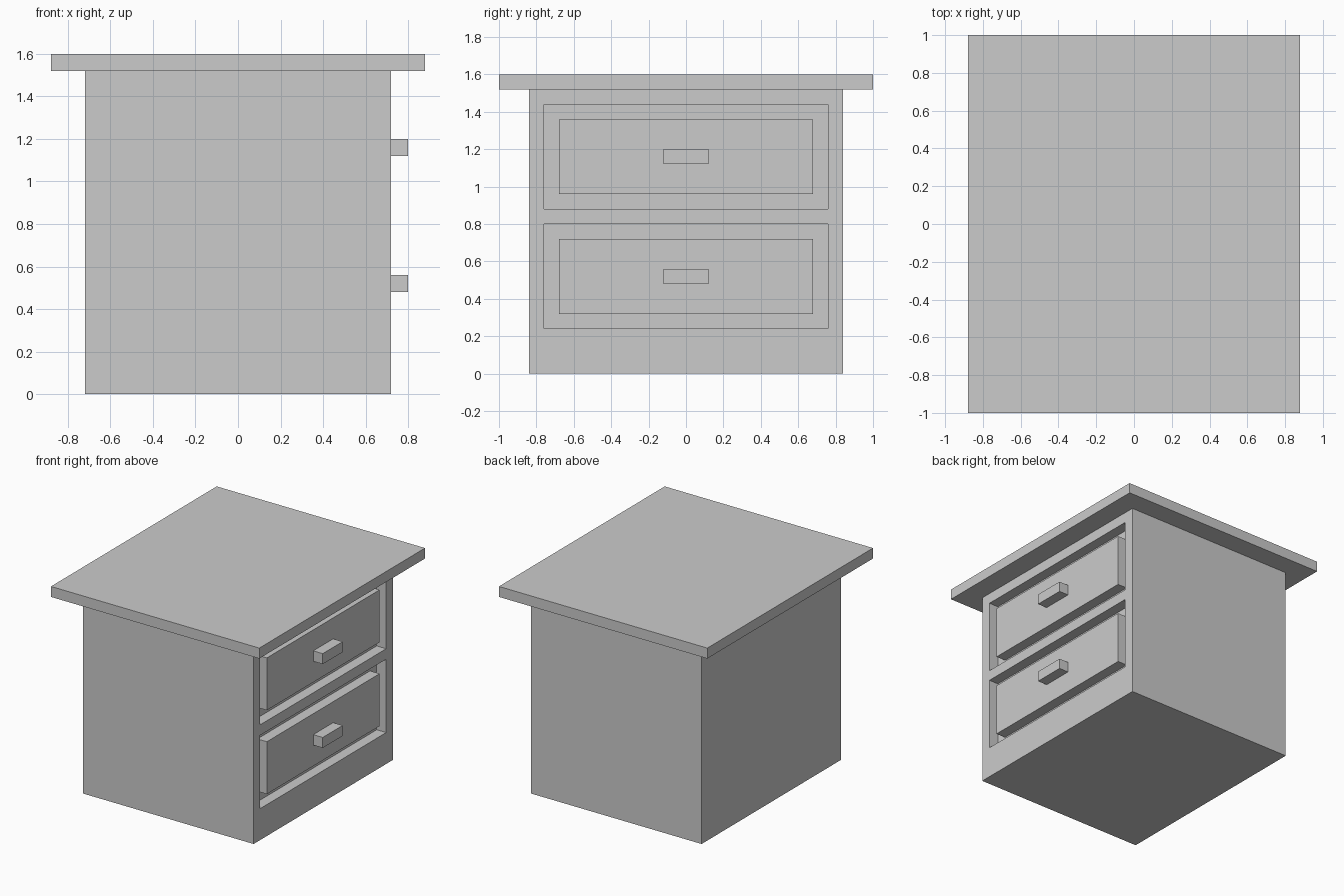
import bpy, bmesh
from mathutils import Vector

cube = bpy.data.objects.get("Cube")
if cube:
    bpy.data.objects.remove(cube, do_unlink=True)

# Single plain material
grey = bpy.data.materials.new("light_grey")
grey.use_nodes = True
colour = (0.6, 0.6, 0.6, 1)
grey.diffuse_color = colour
grey.node_tree.nodes["Principled BSDF"].inputs["Base Color"].default_value = colour

DEPTH = 0.08       # recess depth, drawer thickness and handle reach
FRONT_X = 0.72     # plane of the drawer fronts


def box_mesh(low, high):
    low, high = Vector(low), Vector(high)
    bm = bmesh.new()
    bmesh.ops.create_cube(bm, size=1)
    bmesh.ops.scale(bm, vec=high - low, verts=bm.verts)
    bmesh.ops.translate(bm, vec=(low + high) / 2, verts=bm.verts)
    return bm


def finish(bm, name):
    bm.normal_update()
    mesh = bpy.data.meshes.new(name)
    bm.to_mesh(mesh)
    bm.free()
    mesh.materials.append(grey)
    obj = bpy.data.objects.new(name, mesh)
    bpy.context.collection.objects.link(obj)
    return obj


def box(name, low, high):
    return finish(box_mesh(low, high), name)


drawers = {"lower": 0.52, "upper": 1.16}   # centre heights
RECESS_Y, RECESS_Z = 0.76, 0.28            # half sizes
PANEL_Y, PANEL_Z = 0.68, 0.20

# Cabinet body with two recesses sunk into the drawer side
bm = box_mesh((-FRONT_X, -0.84, 0), (FRONT_X, 0.84, 1.52))
cuts = [((0, s * RECESS_Y, 0), (0, 1, 0)) for s in (-1, 1)]
cuts += [((0, 0, z + s * RECESS_Z), (0, 0, 1)) for z in drawers.values() for s in (-1, 1)]
for point, normal in cuts:
    bmesh.ops.bisect_plane(bm, geom=bm.verts[:] + bm.edges[:] + bm.faces[:],
                           plane_co=point, plane_no=normal)
bm.normal_update()
openings = []
for f in bm.faces:
    c = f.calc_center_median()
    in_drawer = any(abs(c.z - z) < RECESS_Z for z in drawers.values())
    if f.normal.x > 0.9 and abs(c.y) < RECESS_Y and in_drawer:
        openings.append(f)
bmesh.ops.inset_individual(bm, faces=openings, thickness=0, depth=-DEPTH)
finish(bm, "cabinet_body")

# Overhanging top
box("table_top", (-0.88, -1, 1.52), (0.88, 1, 1.6))

# Drawer fronts and handles
for name, z in drawers.items():
    box(name + "_drawer_front", (FRONT_X - DEPTH, -PANEL_Y, z - PANEL_Z),
        (FRONT_X, PANEL_Y, z + PANEL_Z))
    box(name + "_drawer_handle", (FRONT_X, -0.12, z - 0.04),
        (FRONT_X + DEPTH, 0.12, z + 0.04))
